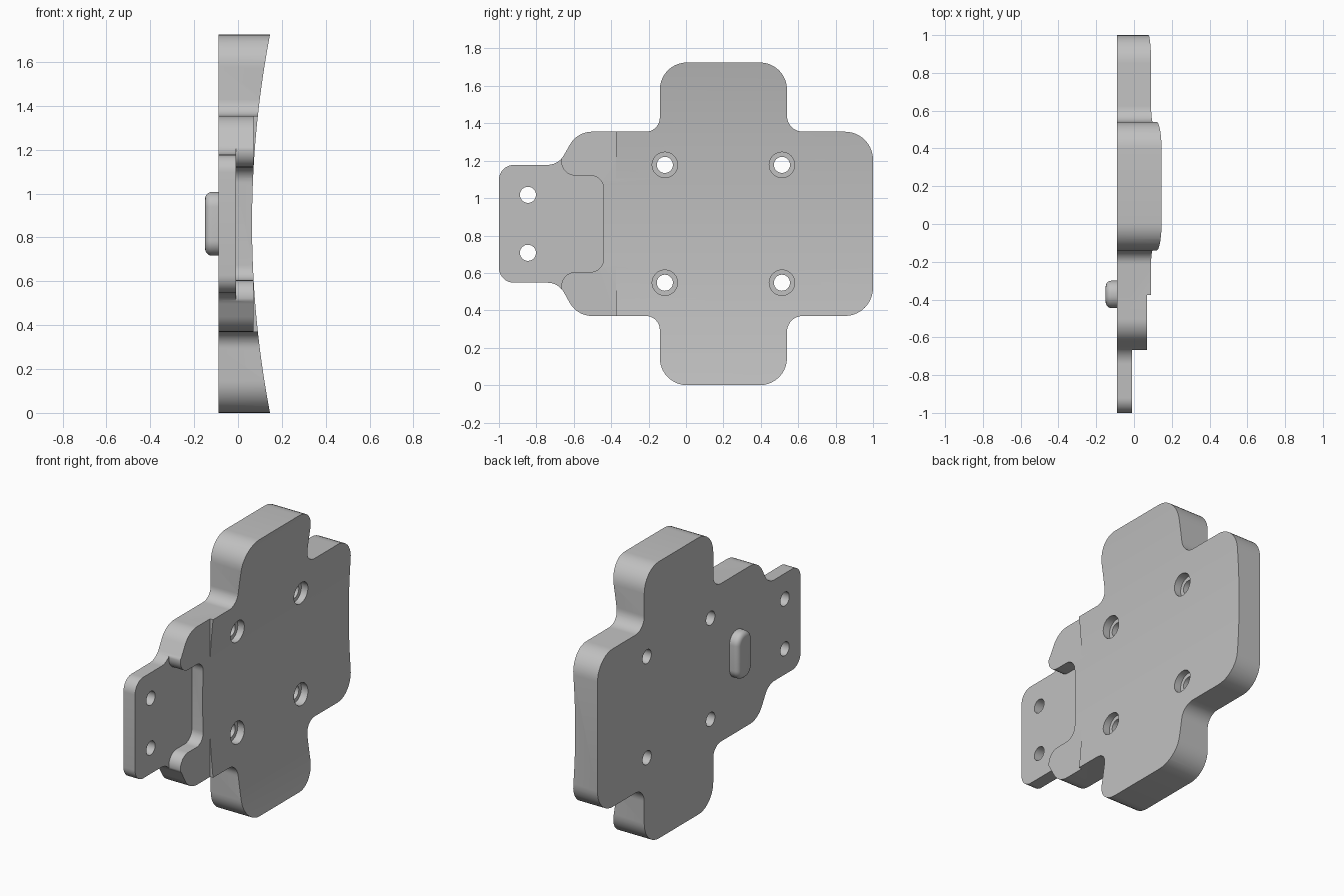
import bpy, bmesh, math
from mathutils import Vector

cube = bpy.data.objects.get("Cube")
if cube:
    bpy.data.objects.remove(cube, do_unlink=True)

MID = 0.8625          # height of the symmetry plane
BACK = -0.09          # flat back face

grey = bpy.data.materials.new("light grey")
grey.use_nodes = True
grey.diffuse_color = (0.53, 0.53, 0.53, 1)
grey.node_tree.nodes["Principled BSDF"].inputs["Base Color"].default_value = grey.diffuse_color


def rounded(corners, steps=10):
    """Fillet every corner given as (u, v, radius)."""
    out = []
    for i, (u, v, r) in enumerate(corners):
        p = Vector((u, v))
        if r == 0:
            out.append(p)
            continue
        a = (Vector(corners[i - 1][:2]) - p).normalized()
        b = (Vector(corners[(i + 1) % len(corners)][:2]) - p).normalized()
        half = a.angle(b) / 2
        centre = p + (a + b).normalized() * (r / math.sin(half))
        start = p + a * (r / math.tan(half)) - centre
        end = p + b * (r / math.tan(half)) - centre
        sweep = math.pi - 2 * half
        for k in range(steps + 1):
            t = k / steps
            out.append(centre + (start * math.sin((1 - t) * sweep)
                                 + end * math.sin(t * sweep)) / math.sin(sweep))
    return out


def mirrored(corners):
    return corners + [(u, -v, r) for u, v, r in reversed(corners)]


def circle(u, v, r, n=40):
    return [(u + r * math.cos(math.tau * i / n), v + r * math.sin(math.tau * i / n))
            for i in range(n)]


def prism(name, points, lo, hi, axis="x", bevel=0):
    """Extrude a profile along x (points are y, height) or y (points are x, height)."""
    bm = bmesh.new()
    rings = []
    for d in (lo, hi):
        rings.append([bm.verts.new((d, u, v + MID) if axis == "x" else (u, d, v + MID))
                      for u, v in points])
    n = len(points)
    cap = bm.faces.new(rings[0])
    bm.faces.new(rings[1])
    for i in range(n):
        j = (i + 1) % n
        bm.faces.new((rings[0][i], rings[0][j], rings[1][j], rings[1][i]))
    bmesh.ops.recalc_face_normals(bm, faces=bm.faces)
    if bevel:
        bmesh.ops.bevel(bm, geom=list(cap.edges), offset=bevel, segments=5,
                        profile=0.5, affect="EDGES")
    mesh = bpy.data.meshes.new(name)
    bm.to_mesh(mesh)
    bm.free()
    mesh.materials.append(grey)
    obj = bpy.data.objects.new(name, mesh)
    bpy.context.collection.objects.link(obj)
    return obj


def activate(obj):
    bpy.ops.object.select_all(action="DESELECT")
    obj.select_set(True)
    bpy.context.view_layer.objects.active = obj


def cut(target, cutter):
    cutter.hide_render = True
    mod = target.modifiers.new("cut", "BOOLEAN")
    mod.operation = "DIFFERENCE"
    mod.solver = "EXACT"
    mod.object = cutter
    activate(target)
    bpy.ops.object.modifier_apply(modifier=mod.name)
    bpy.data.objects.remove(cutter, do_unlink=True)


# Cross-shaped plate with a narrow mounting tab
outline = mirrored([
    (-1, 0.315, 0.08), (-0.6825, 0.315, 0.1), (-0.5815, 0.4925, 0.136),
    (-0.14, 0.4925, 0.075), (-0.14, 0.8625, 0.145), (0.54, 0.8625, 0.145),
    (0.54, 0.4925, 0.085), (1, 0.4925, 0.15)])
plate = prism("mounting_plate", rounded(outline), BACK, 0.25)

# Gently hollowed front surface
radius, low, n = 4.58, 0.064, 48
arc = [(low + radius - math.sqrt(radius ** 2 - h * h), h)
       for h in (-1 + 2 * i / n for i in range(n + 1))]
cut(plate, prism("hollow_cutter", arc + [(0.5, 1), (0.5, -1)], -1.2, 1.2, "y"))

# Flat step beside the tab
step = [(-1.2, 1), (-0.375, 1), (-0.375, -1), (-1.2, -1)]
cut(plate, prism("step_cutter", step, 0.07, 0.5))

# Recess around the tab, leaving two rounded lobes
recess = mirrored([(-1.2, 0.605, 0), (-0.53, 0.605, 0), (-0.72, 0.2575, 0.077),
                   (-0.44, 0.2575, 0.07)])
cut(plate, prism("recess_cutter", rounded(recess), -0.01, 0.5))

# Counterbored screw holes and plain tab holes
for side in (-1, 1):
    for y in (-0.113, 0.513):
        cut(plate, prism("counterbore_cutter", circle(y, side * 0.315, 0.068), 0.03, 0.5))
        cut(plate, prism("hole_cutter", circle(y, side * 0.315, 0.043), -0.3, 0.5))
    cut(plate, prism("tab_hole_cutter", circle(-0.845, side * 0.155, 0.043), -0.3, 0.5))

# Rounded locating pad on the back
pad = mirrored([(-0.445, 0.145, 0.068), (-0.3, 0.145, 0.068)])
pad = prism("back_pad", rounded(pad), -0.15, BACK + 0.01, bevel=0.03)

for obj in (plate, pad):
    activate(obj)
    bpy.ops.object.shade_smooth_by_angle(angle=math.radians(30))
